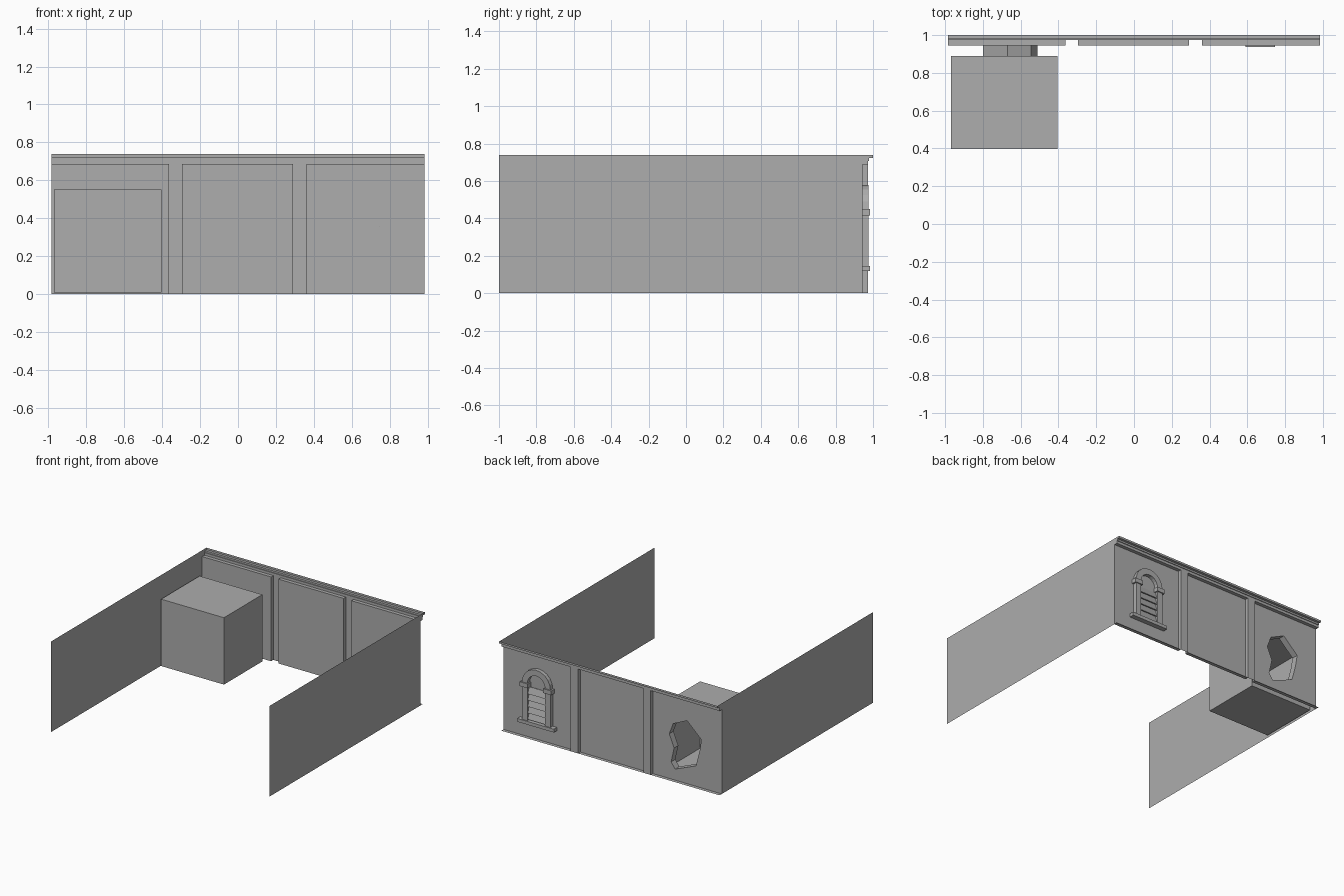
import bpy, bmesh, math
from mathutils import Vector, Matrix

cube = bpy.data.objects.get("Cube")
if cube:
    bpy.data.objects.remove(cube, do_unlink=True)

stone = bpy.data.materials.new("plain_grey")
stone.use_nodes = True
GREY = (0.417, 0.417, 0.417, 1)
stone.diffuse_color = GREY
stone.node_tree.nodes["Principled BSDF"].inputs["Base Color"].default_value = GREY

W, H = 0.984, 0.738          # half width, wall height
INNER, OUTER = 0.944, 0.973  # panel plane, pilaster plane
TOP = 0.687                  # top of the panels


def finish(name, bm):
    mesh = bpy.data.meshes.new(name)
    bm.normal_update()
    bm.to_mesh(mesh)
    bm.free()
    mesh.materials.append(stone)
    obj = bpy.data.objects.new(name, mesh)
    bpy.context.collection.objects.link(obj)
    return obj


def add_face(bm, pts):
    return bm.faces.new([bm.verts.new(p) for p in pts])


def add_strip(bm, path, offset, closed=False):
    """Sweep a path of points along an offset to make a sheet."""
    pairs = list(zip(path, path[1:] + path[:1])) if closed else list(zip(path, path[1:]))
    offset = Vector(offset)
    for a, b in pairs:
        a, b = Vector(a), Vector(b)
        add_face(bm, [a, b, b + offset, a + offset])


def rect(x0, x1, z0, z1):
    return [(x0, z0), (x1, z0), (x1, z1), (x0, z1)]


def add_holed(bm, outer, inner, y):
    """Flat upright sheet with an opening."""
    edges = []
    for loop in (outer, inner):
        vs = [bm.verts.new((x, y, z)) for x, z in loop]
        edges += [bm.edges.new((a, b)) for a, b in zip(vs, vs[1:] + vs[:1])]
    bmesh.ops.triangle_fill(bm, edges=edges, use_beauty=True, normal=(0, 1, 0))


def add_box(bm, x0, x1, y0, y1, z0, z1, tilt=0):
    size = (x1 - x0, y1 - y0, z1 - z0)
    mid = Vector((x0 + x1, y0 + y1, z0 + z1)) / 2
    mat = Matrix.Translation(mid) @ Matrix.Rotation(tilt, 4, 'X') @ Matrix.Diagonal((*size, 1))
    bmesh.ops.create_cube(bm, size=1, matrix=mat)


# Broken opening outline
hole = [(-0.545, 0.455), (-0.67, 0.513), (-0.80, 0.392), (-0.785, 0.30), (-0.75, 0.166),
        (-0.563, 0.09), (-0.527, 0.139), (-0.554, 0.26), (-0.51, 0.363)]

# Recessed back panels with their ledges
panels = {"broken_panel": (-W, -0.363), "middle_panel": (-0.296, 0.291), "window_panel": (0.36, W)}
for name, (x0, x1) in panels.items():
    bm = bmesh.new()
    if name == "broken_panel":
        add_holed(bm, rect(x0, x1, 0, TOP), hole, INNER)
    else:
        add_face(bm, [(x, INNER, z) for x, z in rect(x0, x1, 0, TOP)])
    for z in (0, TOP):
        add_strip(bm, [(x0, INNER, z), (x0, OUTER, z)], (x1 - x0, 0, 0))
    finish(name, bm)

# Pilasters standing out between the panels
for name, x0, x1 in (("right_pilaster", -0.363, -0.296), ("left_pilaster", 0.291, 0.36)):
    bm = bmesh.new()
    add_strip(bm, [(x0, INNER, 0), (x0, OUTER, 0), (x1, OUTER, 0), (x1, INNER, 0)], (0, 0, TOP))
    finish(name, bm)

# Stepped cornice moulding
cornice = [(OUTER, TOP), (OUTER, 0.708), (0.979, 0.708), (0.979, 0.722), (1.0, 0.722), (1.0, H)]
bm = bmesh.new()
add_strip(bm, [(-W, y, z) for y, z in cornice], (2 * W, 0, 0))
finish("cornice", bm)

# Side walls, their back edge following the cornice
side = [(-1, 0), (INNER, 0), (INNER, TOP)] + cornice + [(-1, H)]
for name, x in (("right_side_wall", -W), ("left_side_wall", W)):
    bm = bmesh.new()
    add_face(bm, [(x, y, z) for y, z in side])
    finish(name, bm)

# Small room behind the opening, and the passage into it
bx0, bx1, by0, by1, bz0, bz1 = -0.97, -0.404, 0.396, 0.89, 0.008, 0.553
bm = bmesh.new()
add_box(bm, bx0, bx1, by0, by1, bz0, bz1)
back = max(bm.faces, key=lambda f: f.calc_center_median().y)
bmesh.ops.delete(bm, geom=[back], context='FACES_ONLY')
add_holed(bm, rect(bx0, bx1, bz0, bz1), hole, by1)
finish("hidden_room", bm)
bm = bmesh.new()
add_strip(bm, [(x, by1, z) for x, z in hole], (0, INNER - by1, 0), closed=True)
finish("passage", bm)

# Arched window
CX, SPRING, R_IN, R_OUT = 0.668, 0.45, 0.08, 0.128
bm = bmesh.new()
for s in (-1, 1):
    add_box(bm, *sorted((CX + s * R_IN, CX + s * R_OUT)), INNER, 0.975, 0.145, 0.415)
finish("window_jambs", bm)
bm = bmesh.new()
for s in (-1, 1):
    add_box(bm, *sorted((CX + s * 0.07, CX + s * 0.142)), INNER, 0.984, 0.415, SPRING)
finish("window_imposts", bm)
bm = bmesh.new()
add_box(bm, CX - 0.165, CX + 0.165, INNER, 0.984, 0.118, 0.145)
finish("window_sill", bm)

# Arch ring
bm = bmesh.new()
N = 10
rings = []
for i in range(N + 1):
    a = math.pi * i / N
    section = [(R_IN, INNER), (R_IN, 0.975), (R_OUT, 0.975), (R_OUT, INNER)]
    rings.append([bm.verts.new((CX + r * math.cos(a), y, SPRING + r * math.sin(a))) for r, y in section])
for p, q in zip(rings, rings[1:]):
    for j in range(3):
        bm.faces.new((p[j], p[j + 1], q[j + 1], q[j]))
finish("window_arch", bm)

# Tilted shutter slats on a thin board that shows on the inside
bm = bmesh.new()
add_box(bm, CX - 0.079, CX + 0.079, 0.937, INNER + 0.002, 0.152, 0.412)
finish("shutter_board", bm)
bm = bmesh.new()
SLATS = 5
for i in range(SLATS):
    z = 0.178 + i * 0.052
    add_box(bm, CX - R_IN, CX + R_IN, 0.952, 0.96, z - 0.027, z + 0.027, math.radians(18))
finish("shutter_slats", bm)
